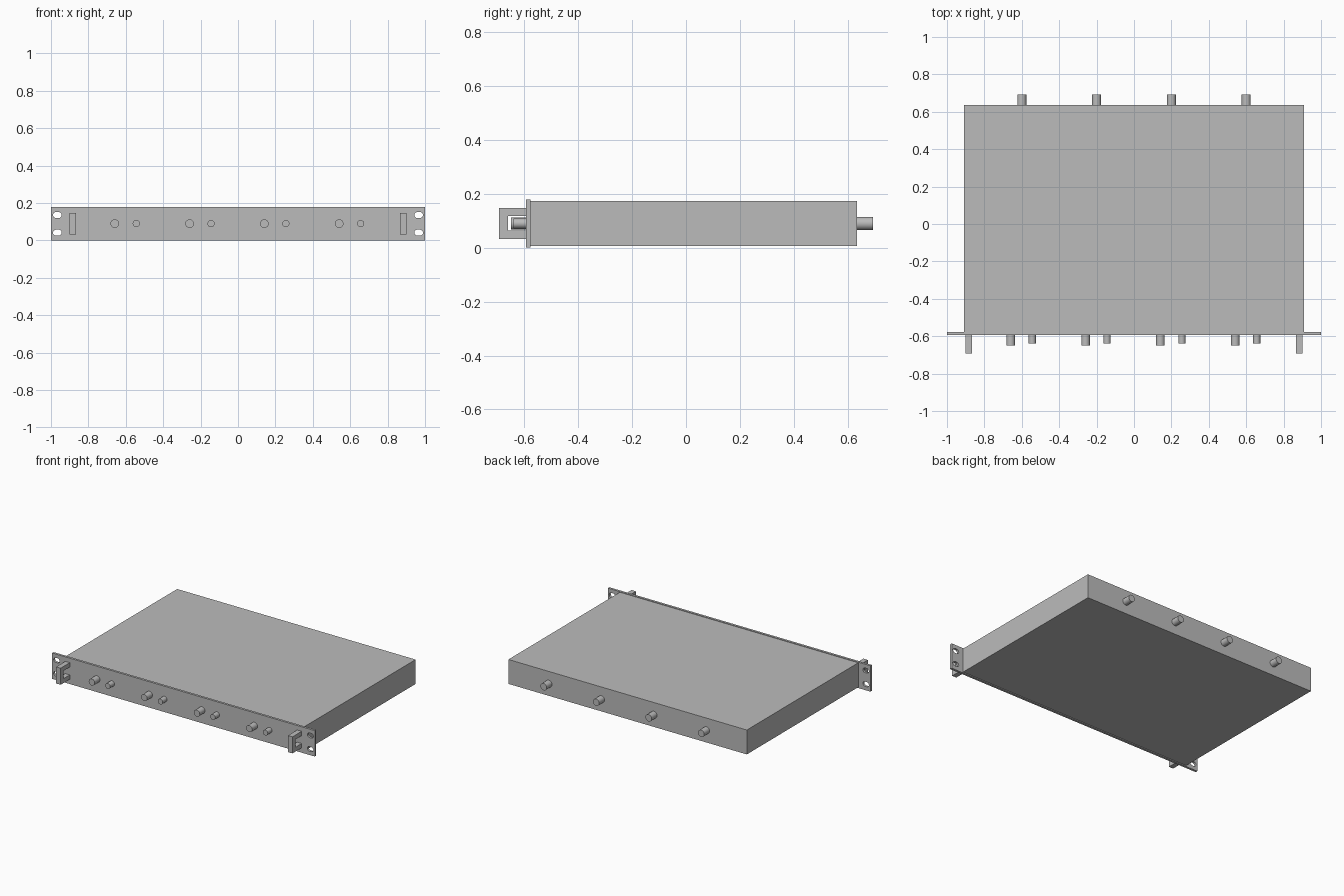
import bpy
import bmesh
import math
from mathutils import Matrix

cube = bpy.data.objects.get("Cube")
if cube:
    bpy.data.objects.remove(cube, do_unlink=True)

grey = bpy.data.materials.new("plain_grey")
grey.use_nodes = True
colour = (0.5, 0.5, 0.5, 1)
grey.diffuse_color = colour
grey.node_tree.nodes["Principled BSDF"].inputs["Base Color"].default_value = colour

MID_Z = 0.09
PANEL_FRONT, PANEL_BACK, BODY_BACK = -0.593, -0.577, 0.635


def finish(name, bm):
    bmesh.ops.recalc_face_normals(bm, faces=bm.faces)
    mesh = bpy.data.meshes.new(name)
    bm.to_mesh(mesh)
    bm.free()
    mesh.materials.append(grey)
    obj = bpy.data.objects.new(name, mesh)
    bpy.context.collection.objects.link(obj)
    return obj


def box(name, x, y, z):
    """Box from (min, max) pairs."""
    bm = bmesh.ops.create_cube
    mesh = bmesh.new()
    bm(mesh, size=1)
    for v in mesh.verts:
        v.co = [r[0] if c < 0 else r[1] for c, r in zip(v.co, (x, y, z))]
    return finish(name, mesh)


def extrude(name, points, vector):
    """Prism from a closed outline."""
    bm = bmesh.new()
    face = bm.faces.new([bm.verts.new(p) for p in points])
    out = bmesh.ops.extrude_face_region(bm, geom=[face], use_keep_orig=True)
    moved = [g for g in out["geom"] if isinstance(g, bmesh.types.BMVert)]
    bmesh.ops.translate(bm, verts=moved, vec=vector)
    return finish(name, bm)


def peg(name, x, radius, y0, y1):
    """Round peg lying along y."""
    bm = bmesh.new()
    place = Matrix.Translation((x, (y0 + y1) / 2, MID_Z)) @ Matrix.Rotation(math.pi / 2, 4, "X")
    bmesh.ops.create_cone(bm, cap_ends=True, segments=24, radius1=radius,
                          radius2=radius, depth=y1 - y0, matrix=place)
    obj = finish(name, bm)
    bpy.ops.object.select_all(action="DESELECT")
    obj.select_set(True)
    bpy.context.view_layer.objects.active = obj
    bpy.ops.object.shade_smooth_by_angle(angle=math.radians(35))


# Chassis and rack panel
box("chassis", (-0.908, 0.908), (PANEL_BACK, BODY_BACK), (0.006, 0.174))
panel = box("front_panel", (-1, 1), (PANEL_FRONT, PANEL_BACK), (0, 0.178))

# Rounded mounting slots cut through the panel ears
SLOT_R, SLOT_HALF = 0.016, 0.007
for side in (-1, 1):
    for z in (0.042, 0.136):
        outline = []
        for end in (1, -1):
            for i in range(9):
                a = math.pi * i / 8 - end * math.pi / 2
                a += math.pi if end < 0 else 0
                a = a if end > 0 else a - math.pi
                outline.append((side * 0.966 + end * SLOT_HALF + SLOT_R * math.cos(a),
                                PANEL_FRONT - 0.05, z + SLOT_R * math.sin(a)))
        cutter = extrude("slot_cutter", outline, (0, 0.12, 0))
        cutter.hide_render = True
        cutter.hide_viewport = True
        cut = panel.modifiers.new("mounting_slot", "BOOLEAN")
        cut.operation = "DIFFERENCE"
        cut.solver = "EXACT"
        cut.object = cutter

# U-shaped grab handles
for label, side in (("right", -1), ("left", 1)):
    front, grip = -0.693, -0.66
    profile = [(PANEL_FRONT, 0.033), (front, 0.033), (front, 0.147), (PANEL_FRONT, 0.147),
               (PANEL_FRONT, 0.117), (grip, 0.117), (grip, 0.063), (PANEL_FRONT, 0.063)]
    extrude(label + "_handle", [(side * 0.883 - 0.017, y, z) for y, z in profile],
            (0.034, 0, 0))

# Four channels: large knob, small knob and rear connector
for i in range(4):
    x = -0.6 + 0.4 * i
    peg("large_knob", x - 0.059, 0.023, -0.65, PANEL_FRONT)
    peg("small_knob", x + 0.056, 0.019, -0.64, PANEL_FRONT)
    peg("rear_connector", x, 0.024, BODY_BACK, 0.693)
